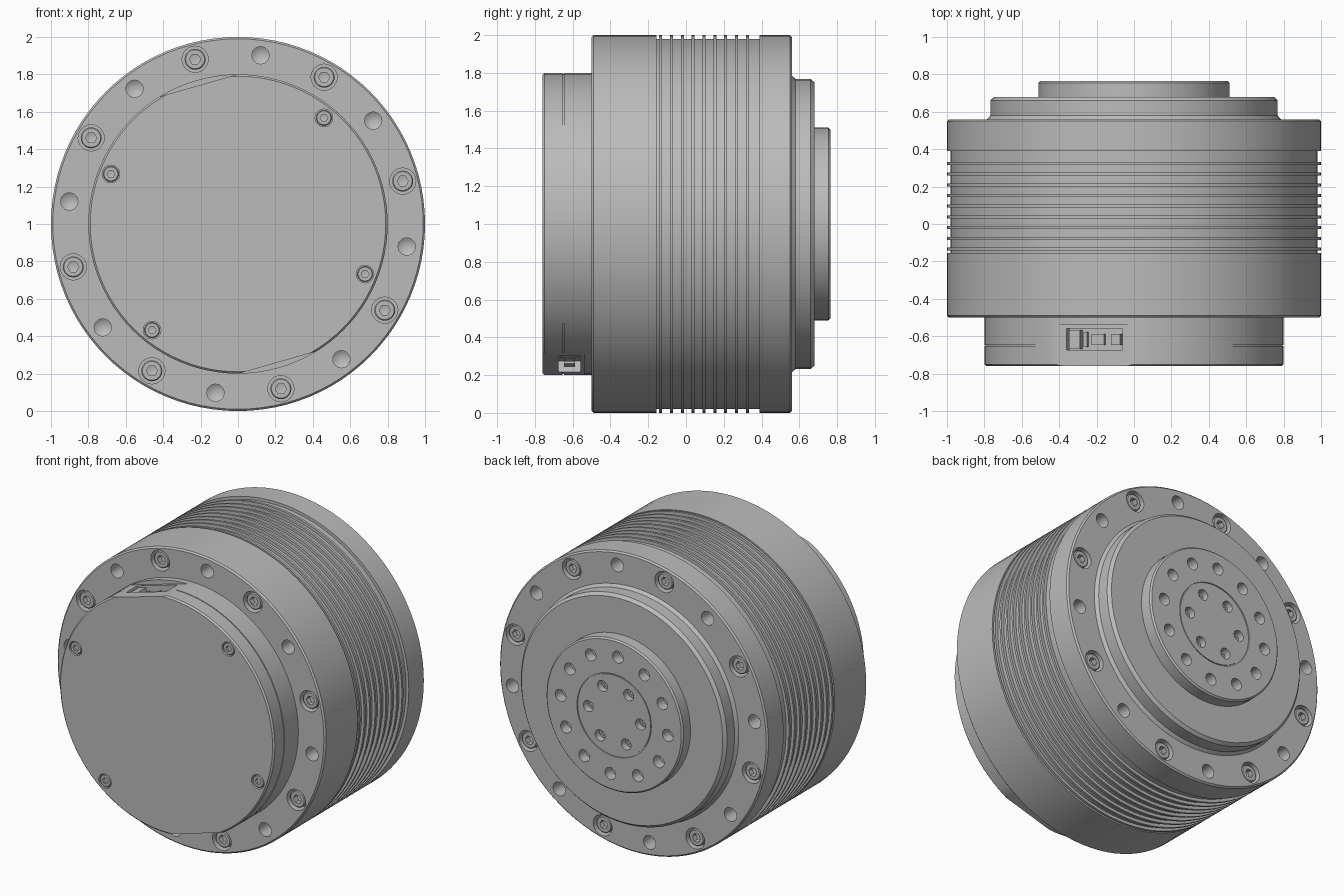
import bpy, bmesh
from math import sin, cos, pi, radians
from mathutils import Matrix, Vector

cube = bpy.data.objects.get("Cube")
if cube:
    bpy.data.objects.remove(cube, do_unlink=True)

metal = bpy.data.materials.new("grey_metal")
metal.use_nodes = True
GREY = (0.5, 0.5, 0.5, 1)
metal.diffuse_color = GREY
metal.node_tree.nodes["Principled BSDF"].inputs["Base Color"].default_value = GREY


def lathe(bm, profile, segs, x=0.0, y=0.0, z=0.0, into=1):
    """Revolve (radius, depth) points about a y-parallel axis; ends close on the axis."""
    rings = []
    for r, t in profile:
        n = 1 if r == 0 else segs
        rings.append([bm.verts.new((x + r * cos(2 * pi * i / segs), y + into * t,
                                    z + r * sin(2 * pi * i / segs))) for i in range(n)])
    faces = []
    for a, b in zip(rings, rings[1:]):
        for i in range(segs):
            j = (i + 1) % segs
            if len(a) == 1:
                faces.append(bm.faces.new((a[0], b[j], b[i])))
            elif len(b) == 1:
                faces.append(bm.faces.new((a[i], a[j], b[0])))
            else:
                faces.append(bm.faces.new((a[i], a[j], b[j], b[i])))
    return faces


def box(bm, angle, dist, size, y):
    """Box whose local z points outward at an angle round the main axis."""
    m = (Matrix.Translation((0, 0, 1)) @ Matrix.Rotation(pi / 2 - angle, 4, 'Y')
         @ Matrix.Translation((0, y, dist)) @ Matrix.Diagonal((*size, 1)))
    bmesh.ops.create_cube(bm, size=1, matrix=m)


def finish(name, bm):
    bmesh.ops.recalc_face_normals(bm, faces=bm.faces)
    mesh = bpy.data.meshes.new(name)
    bm.to_mesh(mesh)
    bm.free()
    obj = bpy.data.objects.new(name, mesh)
    bpy.context.collection.objects.link(obj)
    mesh.materials.append(metal)
    return obj


def select(obj):
    bpy.ops.object.select_all(action='DESELECT')
    obj.select_set(True)
    bpy.context.view_layer.objects.active = obj


def cut(obj, bm):
    cutter = finish("cutter", bm)
    cutter.hide_render = True
    mod = obj.modifiers.new("cut", 'BOOLEAN')
    mod.operation, mod.solver, mod.object = 'DIFFERENCE', 'EXACT', cutter
    select(obj)
    bpy.ops.object.modifier_apply(modifier=mod.name)
    bpy.data.objects.remove(cutter, do_unlink=True)


def smooth(obj):
    select(obj)
    bpy.ops.object.shade_smooth_by_angle(angle=radians(25))


def circle(count, radius, start):
    """Points spaced evenly on a bolt circle round the main axis."""
    for i in range(count):
        a = radians(start + 360 * i / count)
        yield radius * cos(a), 1 + radius * sin(a)


def bolts(name, spots, y, into, radius, socket, height=0.06):
    """Round bolt heads with hexagonal sockets."""
    heads, sockets = bmesh.new(), bmesh.new()
    for x, z in spots:
        lathe(heads, [(0, 0), (radius * 0.9, 0), (radius, radius * 0.1),
                      (radius, height), (0, height)], 24, x, y, z, into)
        lathe(sockets, [(0, -0.01), (socket, -0.01), (socket, height * 0.6),
                        (0, height * 0.75)], 6, x, y, z, into)
    obj = finish(name, heads)
    cut(obj, sockets)
    smooth(obj)


def hole(bm, x, z, y, into, r, depth, tip=0.0):
    lathe(bm, [(0, -0.02), (r, -0.02), (r, depth), (0, depth + tip)], 24, x, y, z, into)


# Main housing: finned drum with stepped rear
FRONT, REAR, FLANGE = -0.5, 0.56, 0.765
profile = [(0, FRONT), (0.99, FRONT), (1, FRONT + 0.01), (1, -0.155), (0.98, -0.155)]
for k in range(9):
    y = -0.134 + 0.0573 * k
    profile += [(0.98, y - 0.008), (1, y - 0.008), (1, y + 0.008), (0.98, y + 0.008)]
profile += [(0.98, 0.39), (1, 0.39), (1, REAR - 0.01), (0.99, REAR),
            (0.785, REAR), (0.768, 0.58), (0.768, 0.66), (0.75, 0.68), (0, 0.68)]
bm = bmesh.new()
lathe(bm, profile, 96, z=1)
housing = finish("finned_housing", bm)

# Counterbores and drilled holes on both rims
bolt_spots = list(circle(8, 0.91, 14.6))
bm = bmesh.new()
for y, into in ((FRONT, 1), (REAR, -1)):
    for x, z in bolt_spots:
        hole(bm, x, z, y, into, 0.07, 0.07)
    for x, z in circle(8, 0.91, 37.4):
        hole(bm, x, z, y, into, 0.046, 0.1, 0.03)
cut(housing, bm)
smooth(housing)
bolts("front_rim_bolts", bolt_spots, FRONT + 0.012, 1, 0.056, 0.03)
bolts("rear_rim_bolts", bolt_spots, REAR - 0.012, -1, 0.056, 0.03)

# Output flange with a shallow centre disc and two rings of holes
bm = bmesh.new()
lathe(bm, [(0, 0.67), (0.51, 0.67), (0.51, FLANGE - 0.01), (0.5, FLANGE), (0.277, FLANGE),
           (0.277, FLANGE - 0.008), (0.27, FLANGE - 0.008), (0.27, FLANGE - 0.002),
           (0, FLANGE - 0.002)], 96, z=1)
flange = finish("output_flange", bm)
inner_spots = list(circle(6, 0.195, 3))
bm = bmesh.new()
for x, z in circle(12, 0.4, 4):
    hole(bm, x, z, FLANGE, -1, 0.04, 0.07)
for x, z in inner_spots:
    hole(bm, x, z, FLANGE, -1, 0.037, 0.08)
cut(flange, bm)
smooth(flange)
bolts("flange_bolts", inner_spots, FLANGE - 0.04, -1, 0.033, 0.018, 0.04)

# Front cap: a seamed drum with two flats and a socket pocket in each
CAP, SEAM, FLAT = -0.76, -0.65, 0.77
bm = bmesh.new()
lathe(bm, [(0, CAP), (0.79, CAP), (0.8, CAP + 0.01), (0.8, SEAM - 0.003), (0.794, SEAM - 0.003),
           (0.794, SEAM + 0.003), (0.8, SEAM + 0.003), (0.8, FRONT + 0.01), (0, FRONT + 0.01)],
      96, z=1)
cap = finish("front_cap", bm)
flats = [radians(105.9), radians(285.9)]
bm = bmesh.new()
for a in flats:
    box(bm, a, FLAT + 0.1, (0.8, 0.3, 0.2), -0.69)
cut(cap, bm)
screw_spots = list(circle(2, 0.73, 51)) + list(circle(2, 0.73, -21.5))
bm = bmesh.new()
for a in flats:
    box(bm, a, FLAT, (0.31, 0.115, 0.12), -0.617)
for x, z in screw_spots:
    hole(bm, x, z, CAP, 1, 0.047, 0.03)
cut(cap, bm)
smooth(cap)
bolts("cap_screws", screw_spots, CAP + 0.003, 1, 0.041, 0.021, 0.03)

# Cable sockets inside the pockets
bm = bmesh.new()
for a in flats:
    out = Vector((cos(a), 0, sin(a)))
    across = Vector((sin(a), 0, -cos(a)))
    box_m = Matrix.Translation((0, 0, 1)) @ Matrix.Rotation(pi / 2 - a, 4, 'Y')
    for x, wide, deep, tall in ((-0.115, 0.06, 0.1, 0.055), (-0.06, 0.02, 0.08, 0.035),
                                (0.01, 0.07, 0.06, 0.04), (0.11, 0.05, 0.06, 0.04)):
        m = box_m @ Matrix.Translation((x, -0.617, FLAT - 0.065 + tall / 2))
        bmesh.ops.create_cube(bm, size=1, matrix=m @ Matrix.Diagonal((wide, deep, tall, 1)))
finish("cable_sockets", bm)
